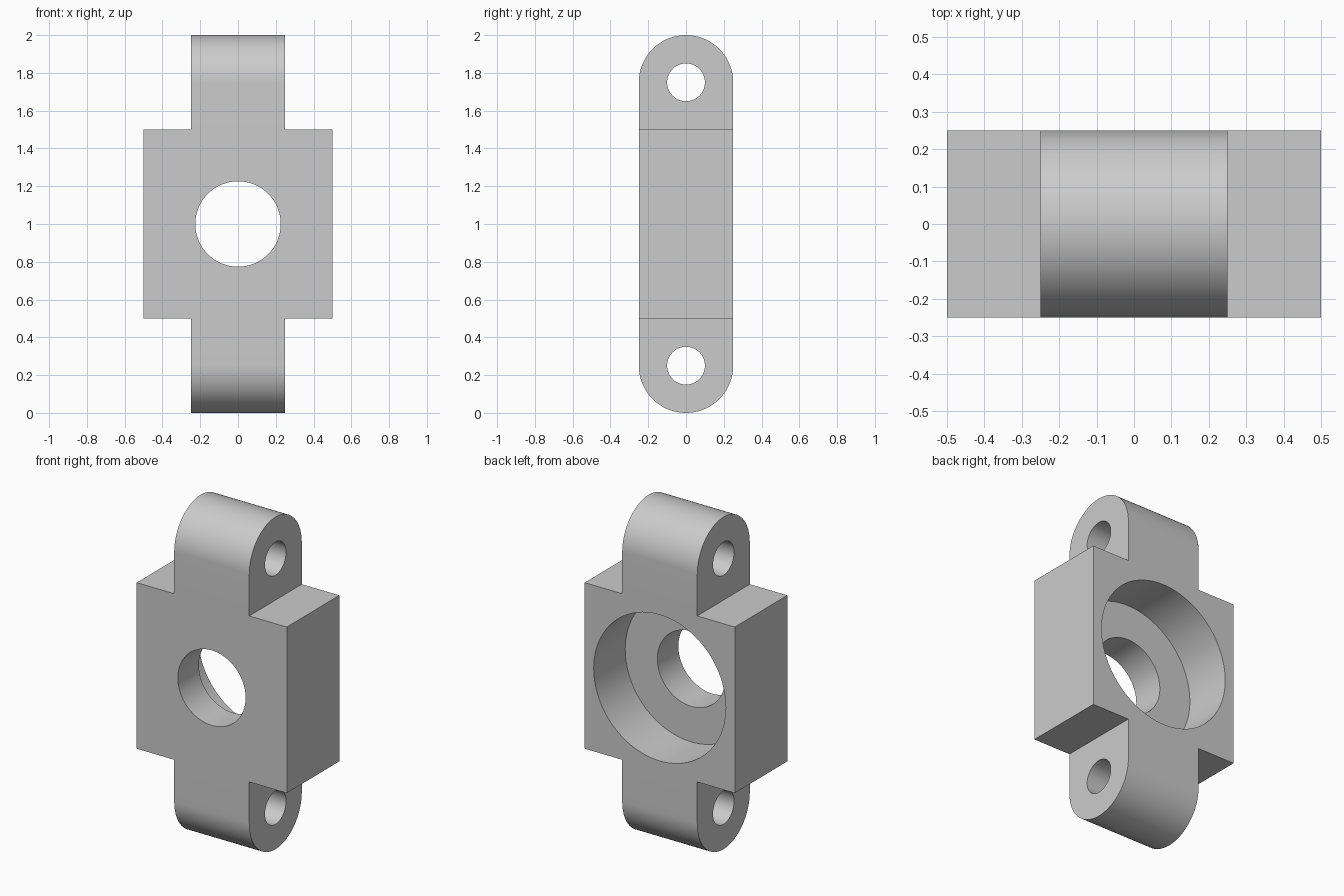
import bpy
import bmesh
from math import radians, pi, sin, cos
from mathutils import Matrix

cube = bpy.data.objects.get("Cube")
if cube:
    bpy.data.objects.remove(cube, do_unlink=True)

SEGMENTS = 96

grey = bpy.data.materials.new("plain grey")
grey.use_nodes = True
grey.diffuse_color = (0.6, 0.6, 0.6, 1)
grey.node_tree.nodes["Principled BSDF"].inputs["Base Color"].default_value = (0.6, 0.6, 0.6, 1)


def make_object(name, bm):
    bmesh.ops.recalc_face_normals(bm, faces=bm.faces)
    mesh = bpy.data.meshes.new(name)
    bm.to_mesh(mesh)
    bm.free()
    mesh.materials.append(grey)
    obj = bpy.data.objects.new(name, mesh)
    bpy.context.collection.objects.link(obj)
    return obj


def box(name, size, centre):
    bm = bmesh.new()
    bmesh.ops.create_cube(bm, size=1)
    bmesh.ops.scale(bm, vec=size, verts=bm.verts)
    bmesh.ops.translate(bm, vec=centre, verts=bm.verts)
    return make_object(name, bm)


def cylinder(name, radius, length, centre, axis):
    turn = Matrix.Rotation(pi / 2, 4, "Y" if axis == "X" else "X")
    bm = bmesh.new()
    bmesh.ops.create_cone(bm, cap_ends=True, segments=SEGMENTS, radius1=radius,
                          radius2=radius, depth=length,
                          matrix=Matrix.Translation(centre) @ turn)
    return make_object(name, bm)


def rounded_bar(name, radius, width, low, high):
    """Upright bar with half-round ends, extruded along x."""
    bm = bmesh.new()
    half = SEGMENTS // 2
    verts = []
    for z, start in ((high, 0), (low, pi)):
        for i in range(half + 1):
            a = start + pi * i / half
            verts.append(bm.verts.new((-width / 2, radius * cos(a), z + radius * sin(a))))
    face = bm.faces.new(verts)
    new = bmesh.ops.extrude_face_region(bm, geom=[face])["geom"]
    bmesh.ops.translate(bm, vec=(width, 0, 0),
                        verts=[v for v in new if isinstance(v, bmesh.types.BMVert)])
    return make_object(name, bm)


def combine(target, other, operation):
    mod = target.modifiers.new(operation.title(), "BOOLEAN")
    mod.operation = operation
    mod.solver = "EXACT"
    mod.object = other
    other.hide_render = True
    bpy.context.view_layer.objects.active = target
    bpy.ops.object.modifier_apply(modifier=mod.name)
    bpy.data.objects.remove(other, do_unlink=True)


# Central block joined with the bar that forms both lugs
body = box("mounting_block", (1, 0.5, 1), (0, 0, 1))
combine(body, rounded_bar("lug_bar", 0.25, 0.5, 0.25, 1.75), "UNION")

# Through bore, and the wide recess open to the back
combine(body, cylinder("bore_cutter", 0.226, 1, (0, 0, 1), "Y"), "DIFFERENCE")
combine(body, cylinder("recess_cutter", 0.44, 0.6, (0, 0.25, 1), "Y"), "DIFFERENCE")

# Cross holes through the lugs
for z in (0.25, 1.75):
    combine(body, cylinder("pin_hole_cutter", 0.1, 1, (0, 0, z), "X"), "DIFFERENCE")

# Smooth curved walls, sharp edges kept
bpy.ops.object.select_all(action="DESELECT")
body.select_set(True)
bpy.context.view_layer.objects.active = body
bpy.ops.object.shade_smooth_by_angle(angle=radians(30))
